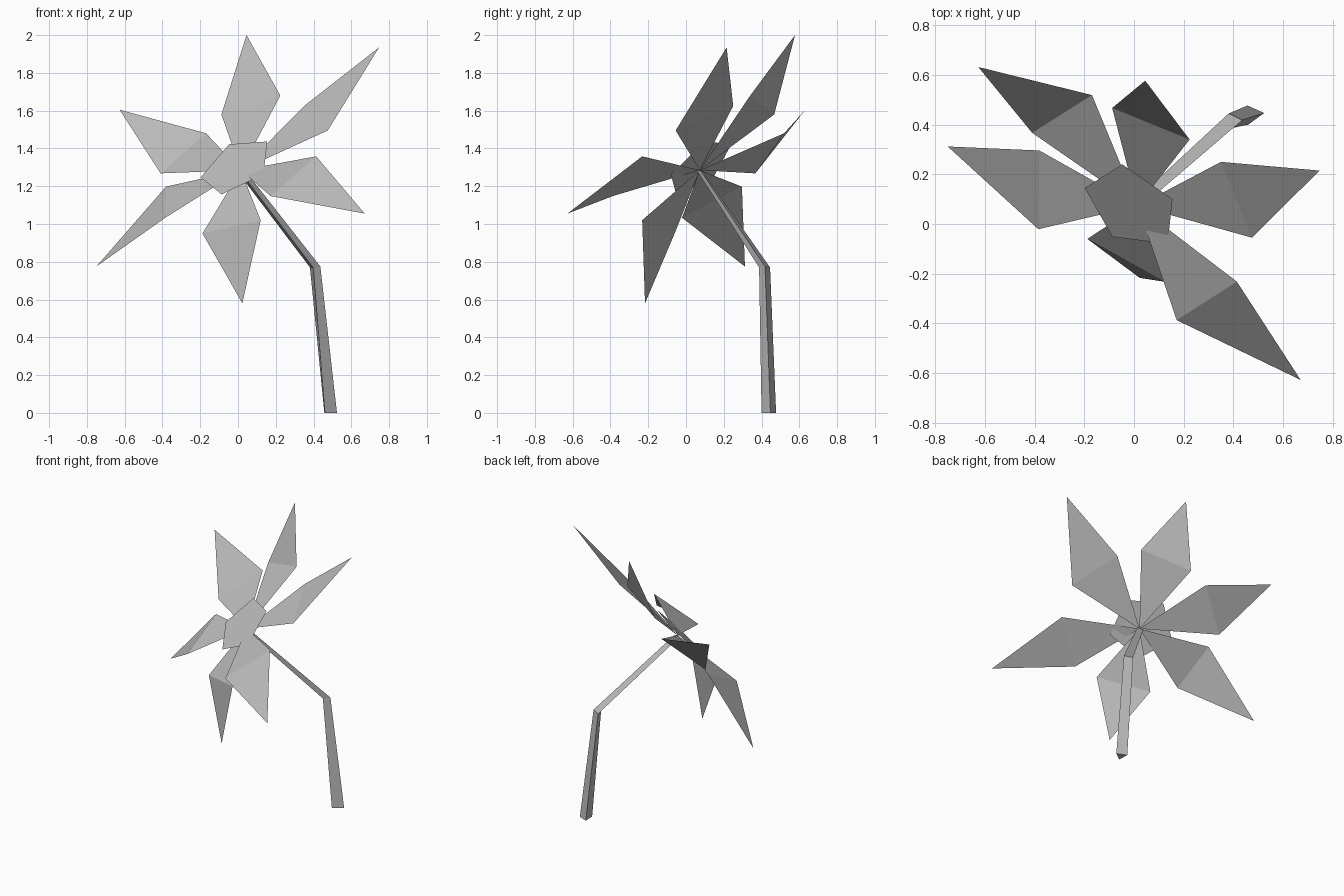
import bpy
from mathutils import Vector

cube = bpy.data.objects.get("Cube")
if cube:
    bpy.data.objects.remove(cube, do_unlink=True)

# One plain grey for the whole flower
grey = bpy.data.materials.new("plain_grey")
grey.use_nodes = True
colour = (0.5, 0.5, 0.5, 1)
grey.diffuse_color = colour
grey.node_tree.nodes["Principled BSDF"].inputs["Base Color"].default_value = colour

heart = Vector((0.015, 0.073, 1.285))       # where petals and stem meet
facing = Vector((-0.45, -0.565, 0.69))      # direction the flower looks


def make_part(name, points, faces):
    """Build a flat-shaded mesh object from points and faces."""
    mesh = bpy.data.meshes.new(name)
    mesh.from_pydata([tuple(p) for p in points], [], faces)
    mesh.materials.append(grey)
    mesh.update()
    part = bpy.data.objects.new(name, mesh)
    bpy.context.scene.collection.objects.link(part)
    return part


def make_sheet(name, points, faces):
    """Build an open sheet whose faces look the way the flower looks."""
    part = make_part(name, points, faces)
    if sum(face.normal.dot(facing) for face in part.data.polygons) < 0:
        part.data.flip_normals()
    return part


def make_tube(name, rings):
    """Join rings of equal size into a closed, faceted tube."""
    sides = len(rings[0])
    points = [p for ring in rings for p in ring]
    faces = [tuple(reversed(range(sides))),
             tuple(range(len(points) - sides, len(points)))]
    for level in range(len(rings) - 1):
        low, high = level * sides, (level + 1) * sides
        for i in range(sides):
            j = (i + 1) % sides
            faces.append((low + i, low + j, high + j, high + i))
    return make_part(name, points, faces)


# Petals: kites creased across the widest line (shoulder, tip, shoulder)
petals = {
    "petal_top": ((-0.088, 0.467, 1.58), (0.045, 0.577, 2), (0.224, 0.34, 1.68)),
    "petal_upper_left": ((0.35, 0.25, 1.625), (0.747, 0.215, 1.935), (0.475, -0.055, 1.495)),
    "petal_lower_left": ((0.414, -0.232, 1.358), (0.671, -0.628, 1.055), (0.172, -0.387, 1.148)),
    "petal_bottom": ((0.12, -0.232, 1.02), (0.023, -0.217, 0.58), (-0.188, -0.06, 0.95)),
    "petal_lower_right": ((-0.385, -0.021, 1.033), (-0.75, 0.312, 0.775), (-0.381, 0.296, 1.198)),
    "petal_upper_right": ((-0.41, 0.367, 1.268), (-0.627, 0.632, 1.605), (-0.169, 0.519, 1.48)),
}
for name, (shoulder_a, tip, shoulder_b) in petals.items():
    make_sheet(name, [heart, shoulder_a, tip, shoulder_b], [(0, 1, 3), (1, 2, 3)])

# Five-sided plate in front of the petals
plate = [(-0.047, 0.24, 1.422), (0.155, 0.1, 1.437), (0.135, -0.08, 1.263),
         (-0.087, -0.052, 1.157), (-0.198, 0.145, 1.247)]
make_sheet("flower_centre", plate, [tuple(range(len(plate)))])

# Three-sided bent stem, listed counter-clockwise from the ground up
foot = [(0.457, 0.477, 0), (0.46, 0.4, 0), (0.524, 0.447, 0)]
bend = [(0.381, 0.445, 0.77), (0.398, 0.387, 0.77), (0.436, 0.418, 0.775)]
neck = [(-0.005, 0.087, 1.28), (0.01, 0.06, 1.28), (0.036, 0.075, 1.285)]
make_tube("stem", [foot, bend, neck])
